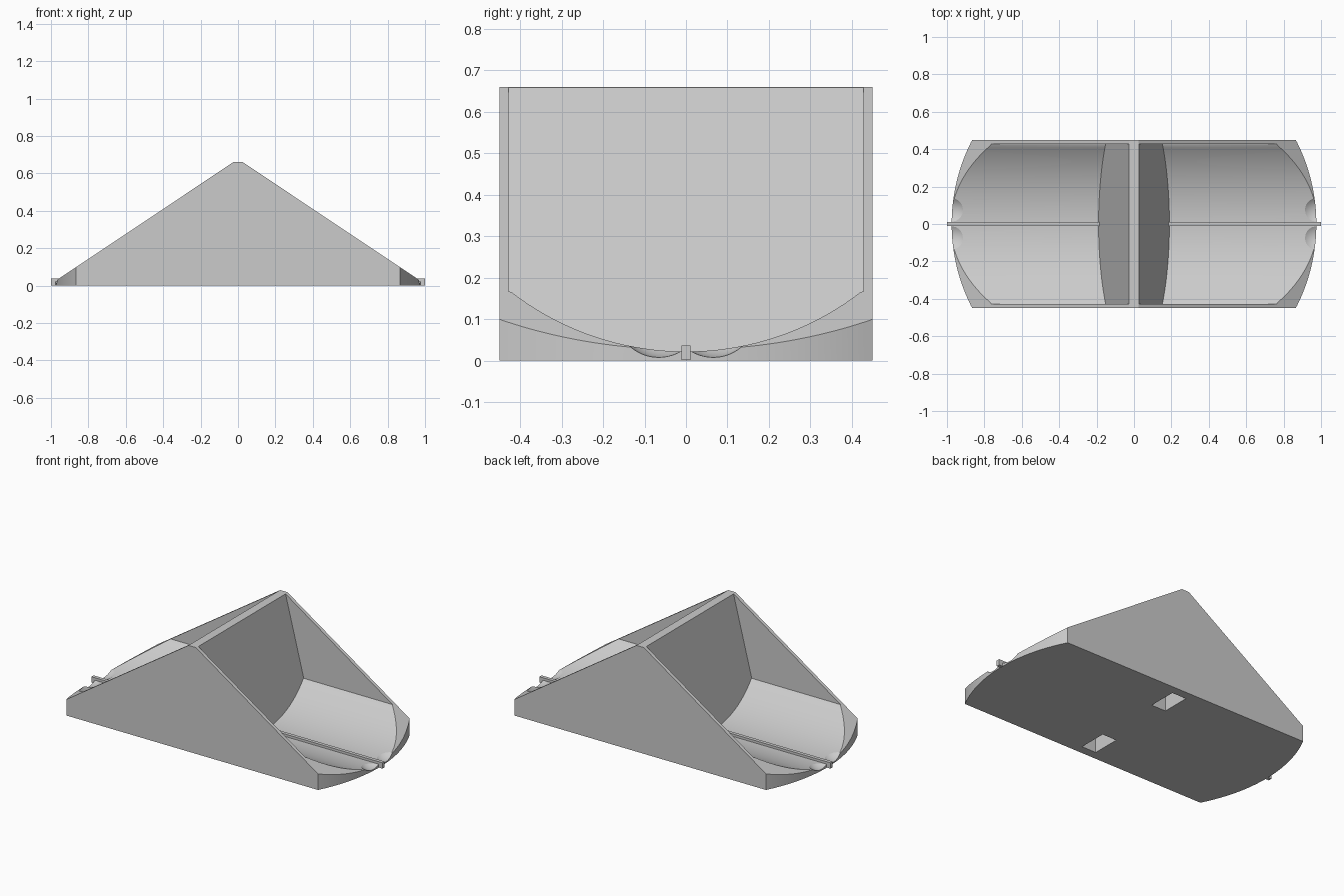
import bpy, bmesh, math
from mathutils import Vector

if "Cube" in bpy.data.objects:
    bpy.data.objects.remove(bpy.data.objects["Cube"], do_unlink=True)

HALF_W, END_R, TOP, RIDGE = 0.45, 0.975, 0.66, 0.025
SLOPE = 0.667                      # fall of the roof line per unit of x
WALL_Y, FLOOR_Y, FLOOR_Z, FLOOR_R = 0.428, 0.42, 0.022, 0.69

grey = bpy.data.materials.new("plain grey")
grey.use_nodes = True
colour = (0.6, 0.6, 0.6, 1)
grey.diffuse_color = colour
grey.node_tree.nodes["Principled BSDF"].inputs["Base Color"].default_value = colour


def make(name, bm):
    bmesh.ops.recalc_face_normals(bm, faces=bm.faces[:])
    mesh = bpy.data.meshes.new(name)
    bm.to_mesh(mesh)
    bm.free()
    ob = bpy.data.objects.new(name, mesh)
    bpy.context.collection.objects.link(ob)
    mesh.materials.append(grey)
    return ob


def loft(start, end):
    """Closed solid between two matching outlines."""
    bm = bmesh.new()
    a = [bm.verts.new(p) for p in start]
    b = [bm.verts.new(p) for p in end]
    bm.faces.new(a)
    bm.faces.new(b[::-1])
    for i in range(len(a)):
        j = (i + 1) % len(a)
        bm.faces.new((a[i], b[i], b[j], a[j]))
    return bm


def box(name, x0, x1, y0, y1, z0, z1):
    outline = [(x0, y0), (x1, y0), (x1, y1), (x0, y1)]
    return make(name, loft([(x, y, z0) for x, y in outline],
                           [(x, y, z1) for x, y in outline]))


def activate(ob):
    bpy.ops.object.select_all(action="DESELECT")
    ob.select_set(True)
    bpy.context.view_layer.objects.active = ob


def cut(target, cutter):
    cutter.hide_render = True
    mod = target.modifiers.new("cut", "BOOLEAN")
    mod.operation, mod.solver, mod.object = "DIFFERENCE", "EXACT", cutter
    activate(target)
    bpy.ops.object.modifier_apply(modifier=mod.name)
    bpy.data.objects.remove(cutter, do_unlink=True)


# Body: plan with rounded ends, sliced by the two roof slopes
half_angle = math.asin(HALF_W / END_R)
plan = []
for base in (0, math.pi):
    for i in range(49):
        a = base - half_angle + 2 * half_angle * i / 48
        plan.append((END_R * math.cos(a), END_R * math.sin(a)))
bm = loft([(x, y, 0) for x, y in plan], [(x, y, TOP) for x, y in plan])
for side in (1, -1):
    geom = bm.verts[:] + bm.edges[:] + bm.faces[:]
    res = bmesh.ops.bisect_plane(bm, geom=geom, plane_co=(side * RIDGE, 0, TOP),
                                 plane_no=Vector((side * SLOPE, 0, 1)).normalized(),
                                 clear_outer=True, dist=1e-6)
    edges = [e for e in res["geom_cut"] if isinstance(e, bmesh.types.BMEdge)]
    bmesh.ops.holes_fill(bm, edges=edges, sides=0)
body = make("body", bm)

# Bins: round-bottomed troughs with a leaning inner wall
section = [(-WALL_Y, 0.72)]
edge_z = FLOOR_Z + FLOOR_R - math.sqrt(FLOOR_R ** 2 - FLOOR_Y ** 2)
section.append((-WALL_Y, edge_z + 0.003))
for i in range(65):
    y = -FLOOR_Y + 2 * FLOOR_Y * i / 64
    section.append((y, FLOOR_Z + FLOOR_R - math.sqrt(FLOOR_R ** 2 - y * y)))
section += [(WALL_Y, edge_z + 0.003), (WALL_Y, 0.72)]
for side in (1, -1):
    inner = [(side * (0.028 + 0.255 * (0.655 - z)), y, z) for y, z in section]
    outer = [(side * 1.2, y, z) for y, z in section]
    cut(body, make("bin_cutter", loft(inner, outer)))

# Shallow scoops in the lips beside the rails
for sx in (1, -1):
    for sy in (1, -1):
        bm = bmesh.new()
        bmesh.ops.create_uvsphere(bm, u_segments=64, v_segments=48, radius=0.105)
        bmesh.ops.translate(bm, verts=bm.verts[:], vec=(sx * 0.973, sy * 0.066, 0.113))
        cut(body, make("scoop_cutter", bm))

# Sockets in the underside
for y in (0.305, -0.305):
    cut(body, box("socket_cutter", -0.05, 0.05, y - 0.09, y + 0.09, -0.1, 0.3))

activate(body)
bpy.ops.object.shade_smooth_by_angle(angle=math.radians(25))

# Rails along the trough floors
box("left_rail", 0.17, 1.0, -0.011, 0.011, 0.001, 0.037)
box("right_rail", -1.0, -0.17, -0.011, 0.011, 0.001, 0.037)
